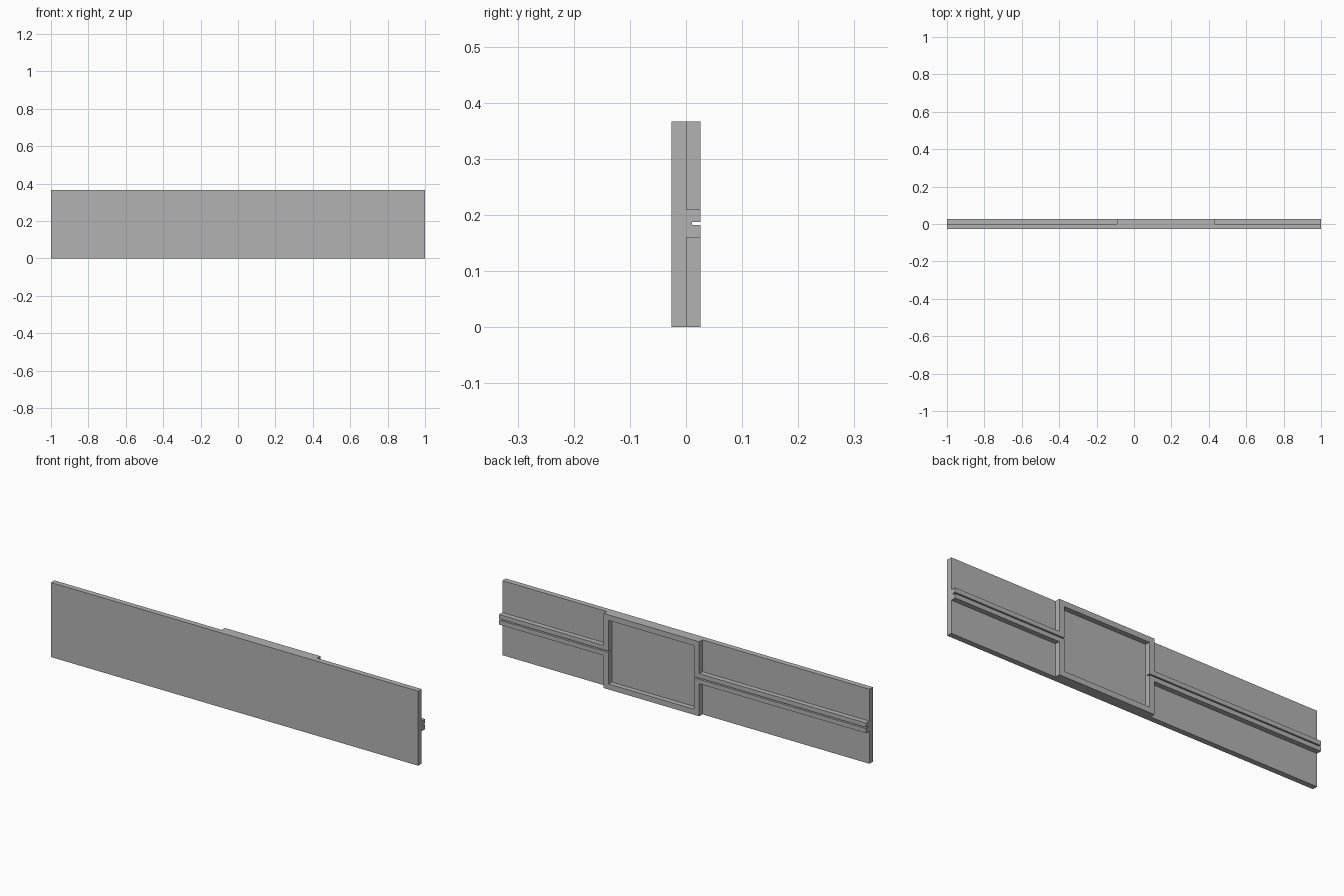
import bpy

cube = bpy.data.objects.get("Cube")
if cube:
    bpy.data.objects.remove(cube, do_unlink=True)

# Single flat colour
grey = bpy.data.materials.new("plain grey")
grey.use_nodes = True
colour = (0.45, 0.45, 0.45, 1)
grey.diffuse_color = colour
grey.node_tree.nodes["Principled BSDF"].inputs["Base Color"].default_value = colour

FRONT, FACE, BACK = -0.026, 0.001, 0.026   # y of front, plate back, raised back
HEIGHT, MID = 0.367, 0.185
LEFT, RIGHT, WALL = -0.09, 0.43, 0.027     # raised frame extent and wall width


def box(name, x, y, z):
    """Box spanning the given (low, high) ranges."""
    bpy.ops.mesh.primitive_cube_add(size=1)
    ob = bpy.context.object
    ob.name = name
    ob.data.name = name
    for v in ob.data.vertices:
        v.co = [r[0] if c < 0 else r[1] for c, r in zip(v.co, (x, y, z))]
    ob.data.materials.append(grey)
    return ob


def combine(target, tool, operation):
    """Apply a boolean and discard the tool."""
    mod = target.modifiers.new(operation.lower(), "BOOLEAN")
    mod.operation, mod.solver, mod.object = operation, "EXACT", tool
    bpy.context.view_layer.objects.active = target
    bpy.ops.object.modifier_apply(modifier=mod.name)
    bpy.data.objects.remove(tool, do_unlink=True)


# Long flat panel
panel = box("back_panel", (-1, 1), (FRONT, FACE), (0, HEIGHT))

# Raised frame and full-length rib on the back
combine(panel, box("frame", (LEFT, RIGHT), (FRONT, BACK), (0, HEIGHT)), "UNION")
combine(panel, box("rib", (-1, 1), (-0.01, BACK), (MID - 0.025, MID + 0.025)), "UNION")

# Pocket inside the frame
combine(panel, box("pocket", (LEFT + WALL, RIGHT - WALL), (FACE, 0.1),
                   (WALL, HEIGHT - WALL)), "DIFFERENCE")

# Narrow groove along the rib, through the frame walls
combine(panel, box("groove", (-1.1, 1.1), (0.011, 0.1),
                   (MID - 0.003, MID + 0.003)), "DIFFERENCE")
